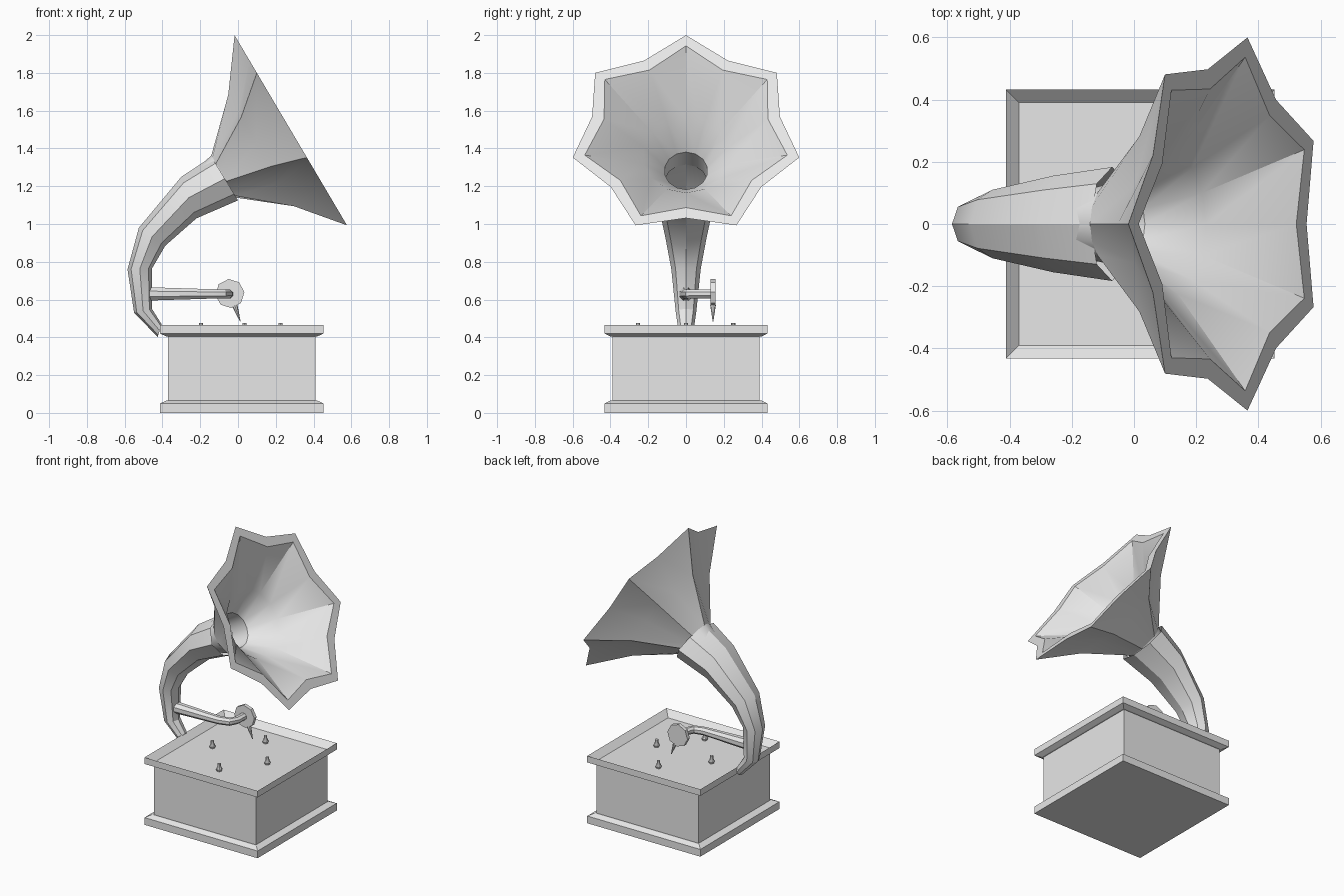
import bpy, bmesh, math
from mathutils import Vector

if "Cube" in bpy.data.objects:
    bpy.data.objects.remove(bpy.data.objects["Cube"], do_unlink=True)

grey = bpy.data.materials.new("plain grey")
grey.use_nodes = True
COLOUR = (0.8, 0.8, 0.8, 1)
grey.diffuse_color = COLOUR
grey.node_tree.nodes["Principled BSDF"].inputs["Base Color"].default_value = COLOUR

X, Y, Z = Vector((1, 0, 0)), Vector((0, 1, 0)), Vector((0, 0, 1))


def ring(centre, u, v, count=8, turn=0.0, radii=(1.0,)):
    """Closed ring in the u, v plane; radii alternate from point to point."""
    points = []
    for i in range(count):
        a = turn + math.tau * i / count
        r = radii[i % len(radii)]
        points.append(Vector(centre) + (u * math.cos(a) + v * math.sin(a)) * r)
    return points


def loft(name, rings, caps=(True, True), loop=False, smooth=True):
    """Skin a row of rings into one object."""
    bm = bmesh.new()
    rows = [[bm.verts.new(p) for p in r] for r in rings]
    pairs = list(zip(rows, rows[1:]))
    if loop:
        pairs.append((rows[-1], rows[0]))
    for a, b in pairs:
        n = len(a)
        for i in range(n):
            j = (i + 1) % n
            bm.faces.new((a[i], a[j], b[j], b[i]))
    if caps[0]:
        bm.faces.new(rows[0][::-1])
    if caps[1]:
        bm.faces.new(rows[-1])
    bmesh.ops.recalc_face_normals(bm, faces=bm.faces)
    mesh = bpy.data.meshes.new(name)
    bm.to_mesh(mesh)
    bm.free()
    mesh.materials.append(grey)
    obj = bpy.data.objects.new(name, mesh)
    bpy.context.collection.objects.link(obj)
    if smooth:
        bpy.ops.object.select_all(action="DESELECT")
        obj.select_set(True)
        bpy.context.view_layer.objects.active = obj
        bpy.ops.object.shade_smooth_by_angle(angle=math.radians(30))
    return obj


# Cabinet: square profile with plinth, lid and recessed top
MID = 0.02
cabinet = [(0.432, 0), (0.432, 0.05), (0.40, 0.065), (0.39, 0.065), (0.39, 0.405),
           (0.40, 0.405), (0.432, 0.42), (0.432, 0.465), (0.39, 0.425)]
loft("cabinet", [ring((MID, 0, z), X, Y, 4, math.pi / 4, (h * math.sqrt(2),))
                 for h, z in cabinet], smooth=False)

# Pegs on the recessed top
for i, (x, y) in enumerate([(-0.195, 0), (0.225, 0), (0.035, 0.25), (0.035, -0.255)]):
    loft(f"peg_{i + 1}", [ring((x, y, z), X, Y, 8, 0, (r,)) for r, z in
                          [(0.015, 0.42), (0.02, 0.437), (0.011, 0.458), (0.011, 0.475)]])

# Horn neck: outer point, inner point and half width of each section
neck = [(-0.425, 0.402, -0.405, 0.47, 0.04), (-0.55, 0.53, -0.455, 0.55, 0.055),
        (-0.585, 0.76, -0.455, 0.765, 0.078), (-0.525, 0.98, -0.385, 0.885, 0.11),
        (-0.30, 1.25, -0.22, 1.03, 0.155), (-0.14, 1.355, 0.0, 1.125, 0.183)]
sections = []
for ox, oz, ix, iz, half in neck:
    outer, inner = Vector((ox, 0, oz)), Vector((ix, 0, iz))
    sections.append(ring((outer + inner) / 2, (outer - inner) / 2, Y * half))
loft("horn_neck", sections, (True, False))

# Flared bell with seven points: depth behind the rim, tip radius, valley radius
tilt = math.radians(30.6)
axis = Vector((math.cos(tilt), 0, math.sin(tilt)))
up = Vector((-math.sin(tilt), 0, math.cos(tilt)))
rim = Vector((0.295, 0, 1.47))
bell = [(0.43, 0.13, 0.13), (0.19, 0.36, 0.285), (0, 0.615, 0.51), (0, 0.55, 0.445),
        (0.21, 0.23, 0.23), (0.37, 0.115, 0.115), (0.50, 0.115, 0.115)]
loft("horn_bell", [ring(rim - axis * d, up, Y, 14, 0, (tip, dip)) for d, tip, dip in bell],
     (False, False), loop=True)

# Tone arm: tapered tube bending towards the sound box
arm = [((-0.47, 0), (0, 1), 0.038), ((-0.14, 0), (0, 1), 0.027),
       ((-0.075, 0.018), (-0.5, 0.87), 0.026), ((-0.053, 0.06), (-1, 0.1), 0.025),
       ((-0.05, 0.135), (-1, 0), 0.025)]
loft("tone_arm", [ring((x, y, 0.63), Vector((*side, 0)).normalized(), Z, 8, math.pi / 8, (r,))
                  for (x, y), side, r in arm])

# Sound box disc and needle
loft("sound_box", [ring((-0.043, y, 0.632), X, Z, 8, math.radians(95), (0.077,))
                   for y in (0.13, 0.155)])
point = Vector((0.012, 0.143, 0.485))
start = Vector((-0.018, 0.143, 0.57))
side = (point - start).cross(Y).normalized()
loft("needle", [ring(start, side, Y, 8, 0, (0.015,)), ring(point, side, Y, 8, 0, (0.002,))])
